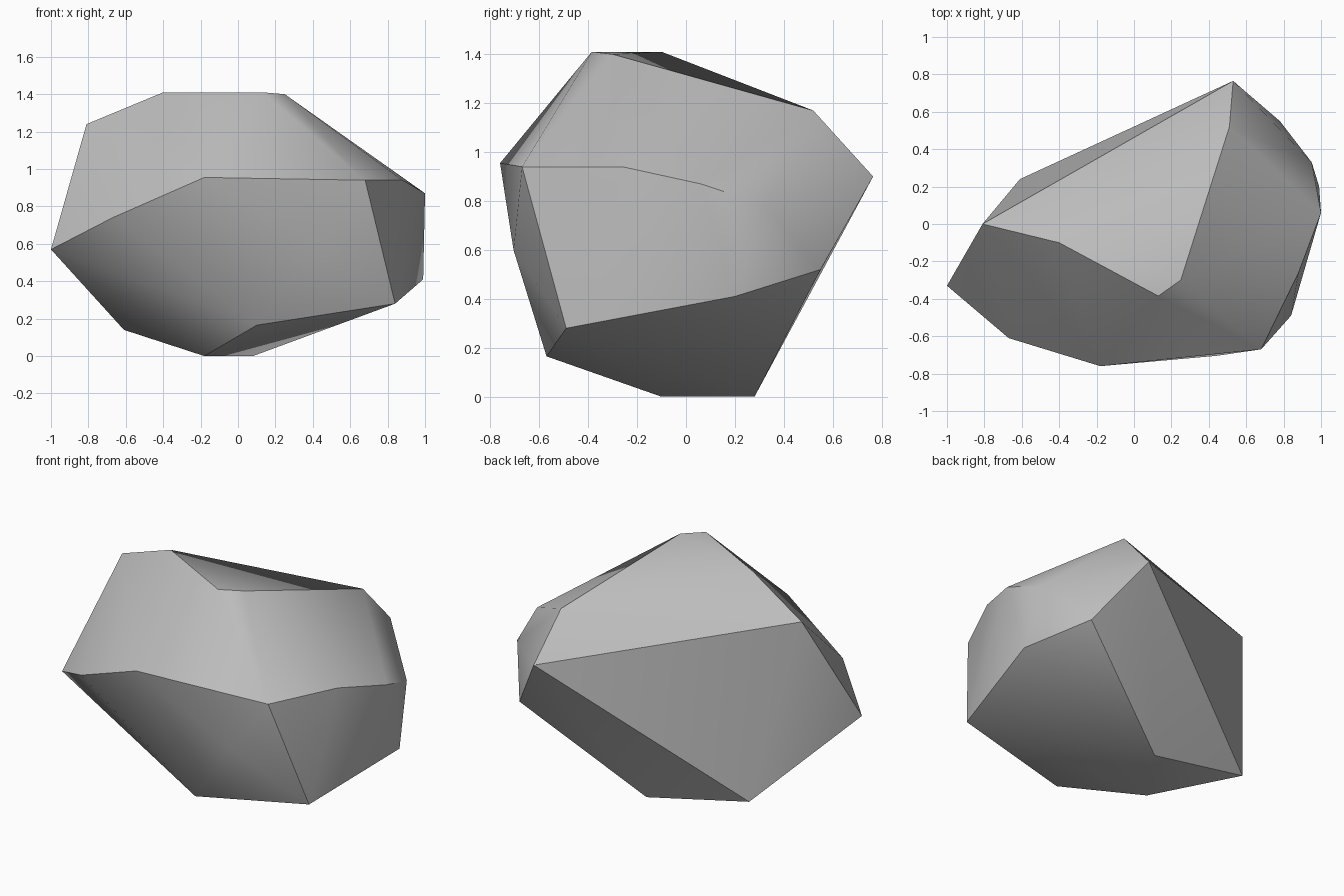
import bpy
import bmesh
import math

# Remove only the default cube
default_cube = bpy.data.objects.get("Cube")
if default_cube:
    bpy.data.objects.remove(default_cube, do_unlink=True)


def make_material(name, colour):
    material = bpy.data.materials.new(name)
    material.use_nodes = True
    material.diffuse_color = colour
    shader = next(n for n in material.node_tree.nodes if n.type == "BSDF_PRINCIPLED")
    shader.inputs["Base Color"].default_value = colour
    shader.inputs["Roughness"].default_value = 0.9
    return material


def make_boulder(name, corners, material, crease_angle):
    """Wrap the corner points in a convex skin, creased along its sharp ridges."""
    bm = bmesh.new()
    for corner in corners:
        bm.verts.new(corner)
    hull = bmesh.ops.convex_hull(bm, input=bm.verts)
    loose = [v for v in set(hull["geom_interior"] + hull["geom_unused"])
             if isinstance(v, bmesh.types.BMVert)]
    bmesh.ops.delete(bm, geom=loose, context="VERTS")
    bmesh.ops.recalc_face_normals(bm, faces=bm.faces)
    mesh = bpy.data.meshes.new(name)
    bm.to_mesh(mesh)
    bm.free()
    mesh.materials.append(material)
    boulder = bpy.data.objects.new(name, mesh)
    bpy.context.collection.objects.link(boulder)
    bpy.ops.object.select_all(action="DESELECT")
    boulder.select_set(True)
    bpy.context.view_layer.objects.active = boulder
    bpy.ops.object.shade_smooth_by_angle(angle=crease_angle)
    return boulder


# Underside: resting edge and the low corners around it
underside = [
    (-.18, -.1, 0), (.08, .28, 0), (-.61, .24, .14),
    (.1, -.57, .165), (.84, -.49, .28), (.99, .2, .41), (.78, .55, .52),
]

# Waist: the widest corners, front first and then round the sides
waist = [
    (-1, -.33, .57), (-.67, -.61, .74), (-.18, -.76, .955),
    (.44, -.705, .6), (.68, -.67, .94), (.88, -.26, .94),
    (1, .06, .87), (.95, .33, .78), (.53, .765, .9),
]

# Crown: the sloping top facet
crown = [
    (-.81, 0, 1.24), (-.4, -.1, 1.41), (.13, -.385, 1.41),
    (.25, -.3, 1.4), (.51, .52, 1.17),
]

stone_grey = make_material("stone grey", (.5, .5, .5, 1))
make_boulder("boulder", underside + waist + crown, stone_grey, math.radians(30))
